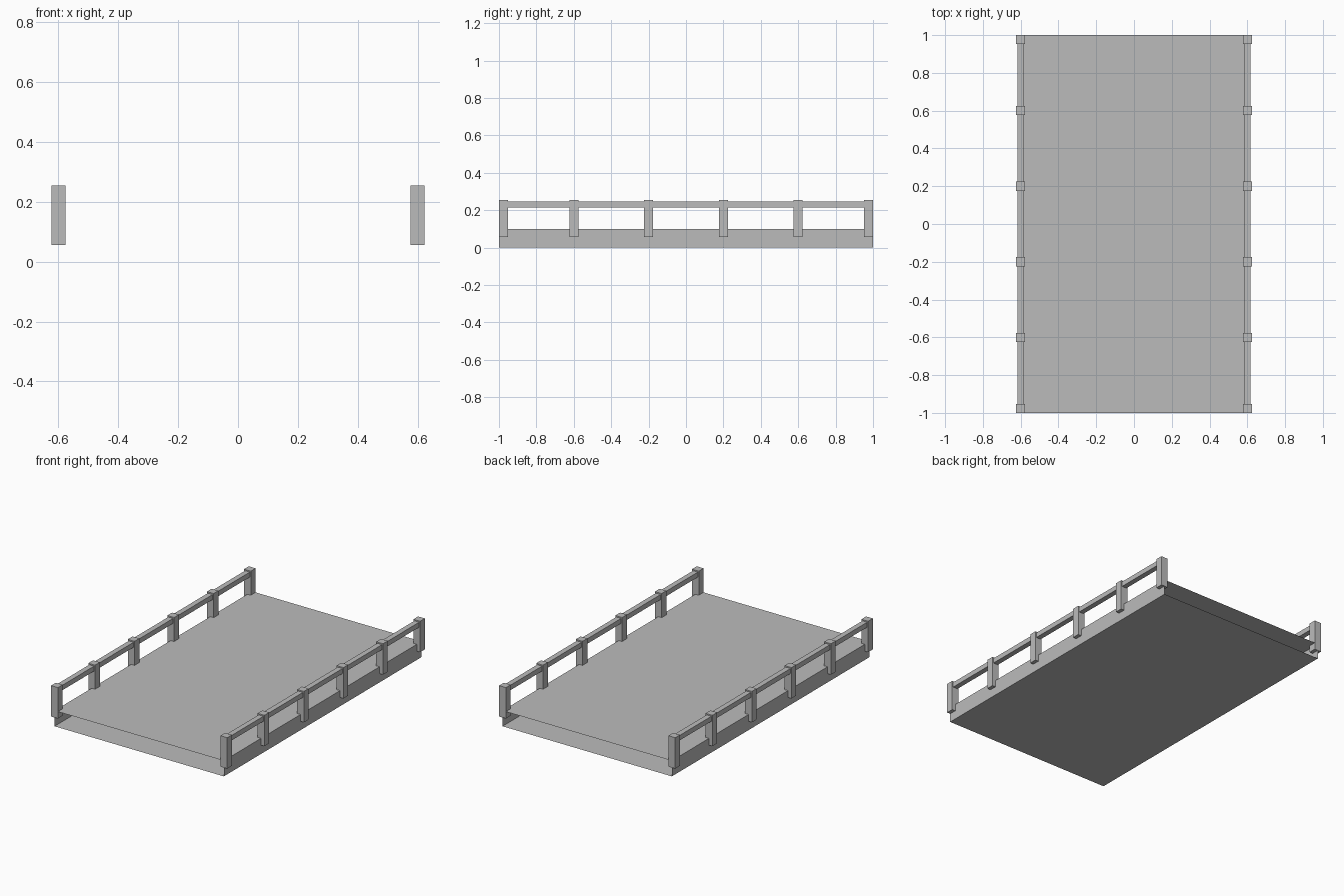
import bpy
import bmesh
from mathutils import Matrix

if "Cube" in bpy.data.objects:
    bpy.data.objects.remove(bpy.data.objects["Cube"], do_unlink=True)

# Single plain grey material
GREY = (0.5, 0.5, 0.5, 1.0)
grey = bpy.data.materials.new("plain_grey")
grey.diffuse_color = GREY
grey.use_nodes = True
grey.node_tree.nodes["Principled BSDF"].inputs["Base Color"].default_value = GREY


def box(name, center, size, open_ends=False):
    """Flat-faced box, optionally open at its front and back."""
    bm = bmesh.new()
    bmesh.ops.create_cube(bm, size=1, matrix=Matrix.Diagonal((*size, 1)))
    if open_ends:
        bm.normal_update()
        ends = [f for f in bm.faces if abs(f.normal.y) > 0.9]
        bmesh.ops.delete(bm, geom=ends, context="FACES")
    mesh = bpy.data.meshes.new(name)
    bm.to_mesh(mesh)
    bm.free()
    mesh.materials.append(grey)
    obj = bpy.data.objects.new(name, mesh)
    obj.location = center
    bpy.context.collection.objects.link(obj)
    return obj


# Deck: hollow slab, open at both ends
HALF_WIDTH = 0.6
box("deck", (0, 0, 0.05), (2 * HALF_WIDTH, 2, 0.1), open_ends=True)

# Railings: one handrail and six posts on each side
POST = 0.048
END = 1 - POST / 2
for side, sign in (("left", 1), ("right", -1)):
    x = sign * HALF_WIDTH
    box(f"{side}_handrail", (x, 0, 0.23), (0.034, 2 * END, 0.032))
    for i, y in enumerate((-END, -0.6, -0.2, 0.2, 0.6, END), 1):
        box(f"{side}_post_{i}", (x, y, 0.155), (POST, POST, 0.198))
